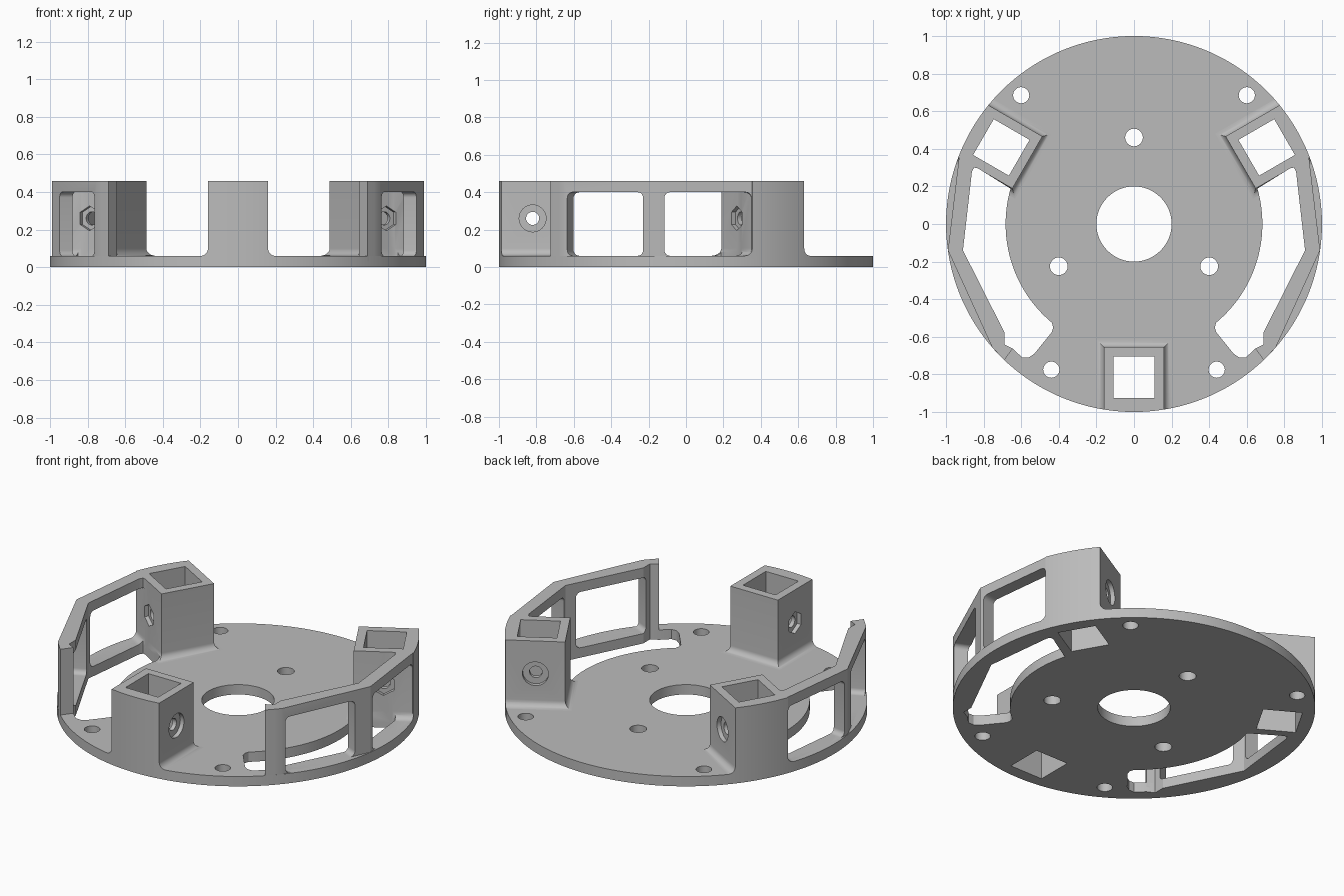
import bpy, bmesh, math
from mathutils import Matrix, Vector

if "Cube" in bpy.data.objects:
    bpy.data.objects.remove(bpy.data.objects["Cube"], do_unlink=True)

PLATE, TOP, FILLET = 0.06, 0.46, 0.04
HALF, INNER = 0.16, 0.655          # post half width and inner face distance

grey = bpy.data.materials.new("light grey")
grey.use_nodes = True
grey.diffuse_color = (0.5, 0.5, 0.5, 1)
grey.node_tree.nodes["Principled BSDF"].inputs["Base Color"].default_value = (0.5, 0.5, 0.5, 1)


def loft(name, loops, matrix=Matrix()):
    """Closed solid through matching loops of 3D points."""
    bm = bmesh.new()
    rings = [[bm.verts.new(matrix @ Vector(p)) for p in loop] for loop in loops]
    n = len(rings[0])
    bm.faces.new(rings[0])
    bm.faces.new(rings[-1])
    for a, b in zip(rings, rings[1:]):
        for i in range(n):
            j = (i + 1) % n
            bm.faces.new((a[i], a[j], b[j], b[i]))
    bmesh.ops.recalc_face_normals(bm, faces=bm.faces)
    mesh = bpy.data.meshes.new(name)
    bm.to_mesh(mesh)
    bm.free()
    mesh.materials.append(grey)
    obj = bpy.data.objects.new(name, mesh)
    bpy.context.collection.objects.link(obj)
    return obj


def prism(name, pts, lo, hi, matrix=Matrix()):
    return loft(name, [[(x, y, h) for x, y in pts] for h in (lo, hi)], matrix)


def arc(r, a0, a1, n, cx=0, cy=0):
    angles = [math.radians(a0 + (a1 - a0) * i / n) for i in range(n + 1)]
    return [(cx + r * math.cos(a), cy + r * math.sin(a)) for a in angles]


def circle(r, n=32, cx=0, cy=0, start=0):
    return arc(r, start, start + 360, n, cx, cy)[:-1]


def rect(x0, x1, y0, y1):
    return [(x0, y0), (x1, y0), (x1, y1), (x0, y1)]


def round_rect(x0, x1, y0, y1, r):
    corners = [(x1 - r, y1 - r), (x0 + r, y1 - r), (x0 + r, y0 + r), (x1 - r, y0 + r)]
    return [p for k, (cx, cy) in enumerate(corners)
            for p in arc(r, 90 * k, 90 * k + 90, 6, cx, cy)]


def combine(obj, tool, operation="DIFFERENCE"):
    mod = obj.modifiers.new("cut", "BOOLEAN")
    mod.operation, mod.solver, mod.object = operation, "EXACT", tool
    bpy.context.view_layer.objects.active = obj
    bpy.ops.object.modifier_apply(modifier=mod.name)
    bpy.data.objects.remove(tool, do_unlink=True)


def mirrored(pts, side):
    return [(side * x, y) for x, y in pts]


# Inner face of the side frame, shared by the slot and the frame
frame_inside = [(0.645, -0.663), (0.69, -0.64), (0.69, -0.575), (0.91, -0.14),
                (0.862, 0.28), (0.85, 0.3), (0.83, 0.296)]
slot = (arc(0.683, 16, -47, 32)
        + [(0.437, -0.525), (0.43, -0.55), (0.437, -0.575), (0.53, -0.69),
           (0.56, -0.71), (0.595, -0.71)] + frame_inside)


def slot_cutter(side):
    return prism("slot_cutter", mirrored(slot, side), -0.1, 0.6)


def well_cutter(turn):
    return prism("well_cutter", rect(-0.11, 0.11, -0.925, -0.705), -0.1, 0.6, turn)


# Base plate with its slots, post wells and screw holes
plate = prism("base_plate", circle(1, 128), 0, PLATE)
combine(plate, prism("bore", circle(0.2, 64), -1, 1))
holes = [(0, 0.46, 0.047)]
for s in (-1, 1):
    holes += [(s * 0.4, -0.225, 0.047), (s * 0.6, 0.685, 0.043), (s * 0.44, -0.775, 0.043)]
    combine(plate, slot_cutter(s))
for x, y, r in holes:
    combine(plate, prism("screw_hole", circle(r, 32, x, y), -1, 1))
parts = [plate]

# Hollow posts with flared feet, a nut recess on one side and a screw recess on the other
sideways = Matrix(((0, 0, 1, 0), (1, 0, 0, -0.82), (0, 1, 0, 0.26), (0, 0, 0, 1)))
foot = [(FILLET, PLATE / 2)]
for i in range(9):
    a = math.pi / 2 * i / 8
    foot.append((FILLET * (1 - math.sin(a)), PLATE + FILLET * (1 - math.cos(a))))
foot.append((0, TOP))

for name, degrees in (("front_post", 0), ("left_post", 120), ("right_post", -120)):
    turn = Matrix.Rotation(math.radians(degrees), 4, "Z")
    # the nut recess faces the slot on both rear posts
    nut = 1 if degrees < 0 else -1
    loops = [[(x, y, z) for x, y in rect(-HALF - d, HALF + d, -1.2, d - INNER)] for d, z in foot]
    post = loft(name, loops, turn)
    combine(post, prism("rim", circle(1, 128), -1, 1), "INTERSECT")
    combine(post, well_cutter(turn))
    combine(plate, well_cutter(turn))
    for s in (-1, 1):
        if degrees * s > 0:
            combine(post, slot_cutter(s))
    lathe = turn @ sideways
    combine(post, prism("screw_way", circle(0.035), -0.5, 0.5, lathe))
    for s in (-1, 1):
        shape = circle(0.066, 6, start=90) if s == nut else circle(0.072, 40)
        combine(post, prism("recess", shape, s * (HALF - 0.025), s * 0.3, lathe))
    parts.append(post)

# Side frames: bent walls with two rounded windows each
back, knee, front = Vector((0.93, 0.36)), Vector((0.99, -0.14)), Vector((0.755, -0.655))
outline = ([tuple(back), tuple(knee), tuple(front), (0.723, -0.69), (0.69, -0.724)]
           + frame_inside + [(0.815, 0.323), (0.9, 0.37)])
for name, s in (("left_frame", 1), ("right_frame", -1)):
    frame = prism(name, mirrored(outline, s), PLATE / 2, TOP)
    for end, near, far in ((front, 0.099, 0.544), (back, 0.025, 0.493)):
        d = (end - knee).normalized()
        panel = Matrix(((s * d.x, 0, s * d.y, s * knee.x), (d.y, 0, -d.x, knee.y),
                        (0, 1, 0, 0), (0, 0, 0, 1)))
        combine(frame, prism("window", round_rect(near, far, PLATE, 0.4, 0.03), -0.2, 0.2, panel))
    parts.append(frame)

# Smooth the round walls, keep the edges sharp
bpy.ops.object.select_all(action="DESELECT")
for part in parts:
    part.select_set(True)
bpy.context.view_layer.objects.active = plate
bpy.ops.object.shade_smooth_by_angle(angle=math.radians(25))
